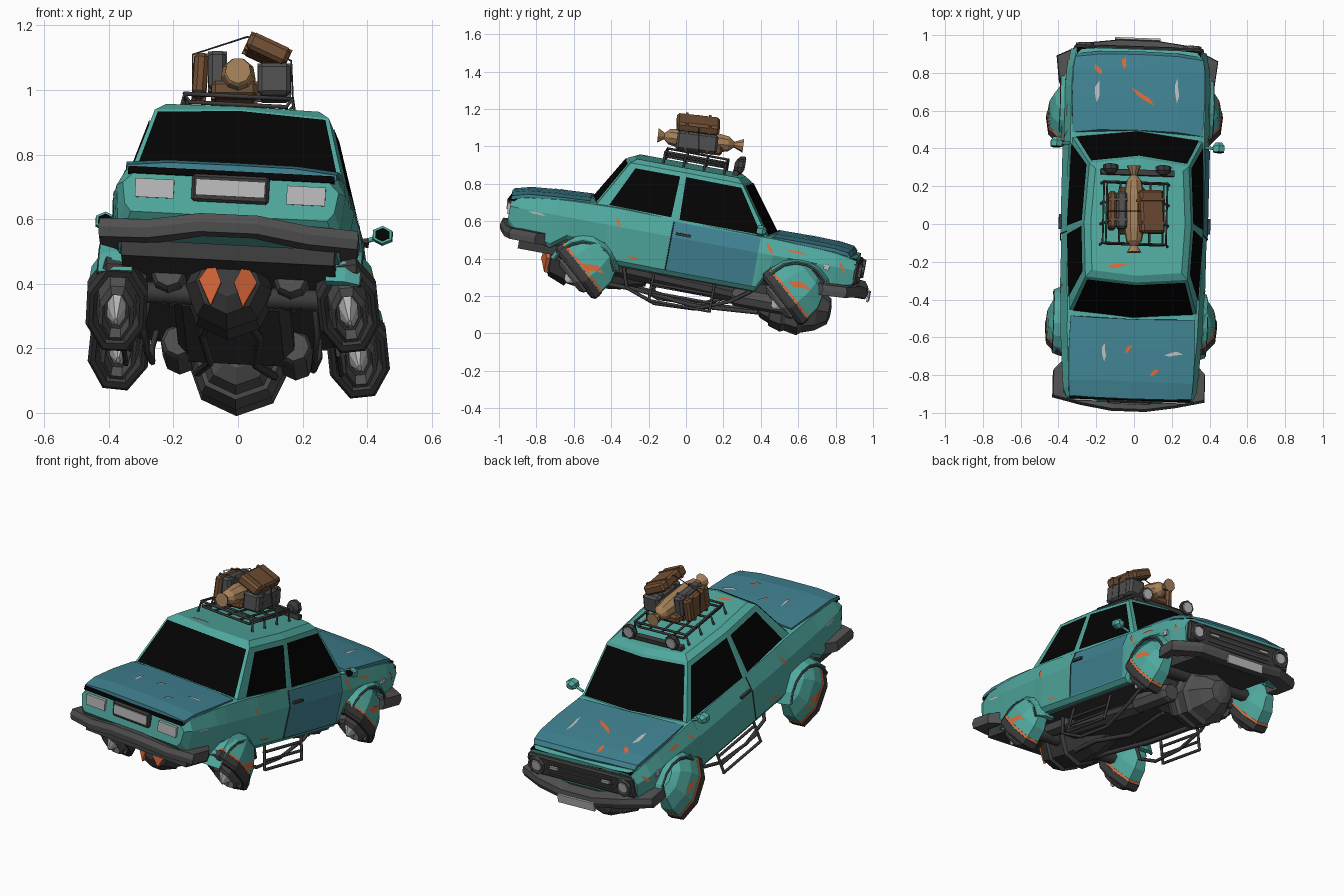
import bpy, bmesh, random
from math import sin, cos, pi, radians
from mathutils import Vector, Matrix, Euler
from mathutils.bvhtree import BVHTree

if "Cube" in bpy.data.objects:
    bpy.data.objects.remove(bpy.data.objects["Cube"])

random.seed(4)
# car frame: nose +y, pitched nose-down, slight roll and yaw; I = already in grid coordinates
I = Matrix.Identity(4)
R = lambda a, ax: Matrix.Rotation(radians(a), 4, ax)
CAR = Matrix.Translation((0, 0, .495)) @ R(-1.5, 'Z') @ R(-10.5, 'X') @ R(3, 'Y')

def mat(name, r, g, b):
    m = bpy.data.materials.new(name)
    m.diffuse_color = (r, g, b, 1)
    m.use_nodes = True
    m.node_tree.nodes["Principled BSDF"].inputs["Base Color"].default_value = m.diffuse_color
    return m
TEAL, BLUE = mat("teal", .08, .40, .35), mat("blue_teal", .05, .22, .28)
RUST, BLACK = mat("rust", .72, .14, .04), mat("glass", .001, .001, .001)
DARK, METAL, PALE = mat("dark", .045, .045, .045), mat("metal", .08, .08, .08), mat("pale", .5, .5, .5)
BROWN, TAN = mat("leather", .17, .08, .035), mat("canvas", .38, .22, .1)

def finish(name, bm, m, frame=CAR, bevel=0):
    bmesh.ops.recalc_face_normals(bm, faces=bm.faces)
    me = bpy.data.meshes.new(name)
    bm.to_mesh(me); bm.free()
    me.materials.append(m)
    ob = bpy.data.objects.new(name, me)
    bpy.context.collection.objects.link(ob)
    ob.matrix_world = frame
    if bevel:
        b = ob.modifiers.new("bevel", 'BEVEL'); b.width = bevel; b.segments = 1
    return ob

def loft(name, rings, m, frame=CAR, caps=True, closed=True):
    bm = bmesh.new()
    vs = [[bm.verts.new(p) for p in r] for r in rings]
    n = len(rings[0])
    for a, b in zip(vs, vs[1:]):
        for i in range(n if closed else n - 1):
            j = (i + 1) % n
            bm.faces.new((a[i], a[j], b[j], b[i]))
    if caps and closed:
        bm.faces.new(vs[0]); bm.faces.new(vs[-1])
    return finish(name, bm, m, frame)

def box(name, c, s, m, rot=(0, 0, 0), frame=CAR, bevel=0):
    bm = bmesh.new()
    T = Matrix.Translation(c) @ Euler([radians(a) for a in rot]).to_matrix().to_4x4()
    bmesh.ops.create_cube(bm, size=1, matrix=T @ Matrix.Diagonal((*s, 1)))
    return finish(name, bm, m, frame, bevel)

def lathe(name, c, prof, m, n=10, frame=CAR, T=None, sx=1, ph=0):
    """profile (distance along axis, radius); axis is +y unless T given"""
    T = Matrix.Translation(c) @ (T or R(-90, 'X'))
    ang = [2 * pi * (i + ph) / n for i in range(n)]
    return loft(name, [[T @ Vector((sx * r * sin(a), r * cos(a), d)) for a in ang] for d, r in prof], m, frame)

def tube(name, pts, r, m=DARK, frame=CAR, cyclic=False):
    cu = bpy.data.curves.new(name, 'CURVE')
    cu.dimensions = '3D'; cu.bevel_depth = r; cu.bevel_resolution = 1; cu.use_fill_caps = True
    s = cu.splines.new('POLY'); s.points.add(len(pts) - 1); s.use_cyclic_u = cyclic
    for p, q in zip(s.points, pts): p.co = (*q, 1)
    cu.materials.append(m)
    ob = bpy.data.objects.new(name, cu)
    bpy.context.collection.objects.link(ob)
    ob.matrix_world = frame
    return ob

def mirrored(half):
    return half + [(-x, y, z) for x, y, z in reversed(half) if abs(x) > 1e-6]

# lower body: station = y, half width, deck height, bottom height
def section(y, h, t, b):
    return mirrored([(0, y, b), (h - .03, y, b), (h - .01, y, b + .025), (h, y, .03),
                     (h - .03, y, t), (h - .055, y, t + .008), (0, y, t + .014)])
body = loft("body", [section(*s) for s in [
    (-.95, .335, .06, -.06), (-.9, .355, .085, -.11), (-.7, .37, .112, -.15), (-.62, .375, .118, -.09),
    (-.42, .38, .125, -.09), (-.34, .385, .125, -.175), (0, .385, .12, -.178), (.42, .385, .115, -.178),
    (.48, .385, .115, -.06), (.56, .385, .112, -.01), (.72, .385, .107, -.01), (.82, .38, .1, -.1),
    (.925, .36, .078, -.07)]], TEAL)

# cabin and glass
base = [(0, .475, .125), (.345, .435, .115), (.36, -.07, .115), (.338, -.5, .12), (0, -.53, .135)]
roof = [(0, .285, .378), (.264, .25, .37), (.284, -.07, .374), (.27, -.36, .372), (0, -.385, .382)]
top = [(x * .88, y * .9 - .005, .397) for x, y, z in roof]
cabin = loft("cabin", [r + [(-x, y, z) for x, y, z in r[3:0:-1]] for r in (base, roof, top)], TEAL)

def on_cabin(i, j, u, t, s, off):
    p = Vector(base[i]).lerp(Vector(base[j]), u).lerp(Vector(roof[i]).lerp(Vector(roof[j]), u), t) + Vector(off)
    return (p.x * s, p.y, p.z)
def pane(name, cols, t0, t1, off, s=1):
    loft(name, [[on_cabin(i, j, u, t, k * s, (off[0], off[1], off[2])) for t in (t0, t1)]
                for i, j, u, k in cols], BLACK, closed=False)
for s, side in ((1, "right"), (-1, "left")):
    pane("front_window_" + side, [(1, 2, .06, 1), (1, 2, .95, 1)], .03, .91, (.006, 0, .002), s)
    pane("rear_window_" + side, [(2, 3, .05, 1), (2, 3, .85, 1)], .05, .9, (.006, 0, .002), s)
pane("windshield", [(0, 1, .95, -1), (0, 1, 0, 1), (0, 1, .95, 1)], .04, .95, (0, .006, .004))
pane("rear_glass", [(4, 3, .95, -1), (4, 3, 0, 1), (4, 3, .95, 1)], .04, .95, (0, -.006, .004))

# hood and trunk lid: bent plates with a thin edge
def lid(name, rows):
    return loft(name, [mirrored([(0, y + d, z - .012), (h, y, z - .024), (h, y, z - .006), (h * .6, y + d * .8, z + .006),
                                 (0, y + d, z + .007)]) for y, h, z, d in rows], BLUE)
hood = lid("hood", [(.46, .345, .13, .02), (.65, .352, .132, 0), (.8, .35, .13, .01), (.87, .34, .12, .02),
                    (.89, .332, .1, .02)])
trunk = lid("trunk_lid", [(-.53, .33, .142, -.01), (-.7, .335, .132, 0), (-.87, .33, .116, 0), (-.95, .325, .092, -.01)])
for y, w, z in ((.905, .33, .078), (-.942, .32, .07)):
    box("lid_gap", (0, y, z), (w * 2, .04, .02), BLACK)

# doors, handles, mirrors, side markers
doors = []
for s, side, m in ((1, "right", BLUE), (-1, "left", TEAL)):
    prof = [(.380, -.15), (.391, .03), (.363, .111)]
    doors.append(loft("door_" + side, [[(s * x, y, z) for x, z in prof] for y in (-.07, .4)], m, closed=False))
    tube("door_seam_" + side, [(s * x, -.072, z) for x, z in prof], .003)
    box("door_handle_" + side, (s * .395, -.01, .05), (.014, .08, .014), DARK)
    lathe("mirror_" + side, (s * .43, .375, .15), [(0, .028), (.03, .03), (.05, .016)], TEAL, 6, sx=1.2)
    lathe("mirror_glass_" + side, (s * .43, .372, .15), [(0, .021), (.004, .021)], BLACK, 6, sx=1.2)
    tube("mirror_arm_" + side, [(s * .36, .4, .125), (s * .42, .395, .145)], .008, TEAL)
    box("side_marker_" + side, (s * .381, .775, .02), (.012, .03, .03), PALE)

# nose: grille, headlights, lamps
box("grille", (0, .925, .008), (.69, .04, .12), DARK, bevel=.01)
for i in range(3):
    box("grille_slat", (0, .947, -.02 + i * .028), (.42, .008, .008), METAL)
for s in (1, -1):
    lathe("headlight_rim", (s * .285, .93, .01), [(0, .052), (.03, .05), (.03, .038), (.02, .036)], METAL, 10)
    lathe("headlight", (s * .285, .945, .01), [(0, .036), (.012, .03)], PALE, 10)
    box("nose_lamp", (s * .17, .95, .018), (.05, .01, .014), PALE)
    box("tail_light", (s * .235, -.953, .015), (.12, .02, .058), PALE, (8, 0, 0))
box("rear_plate_frame", (0, -.955, .024), (.24, .03, .085), DARK, (8, 0, 0), bevel=.008)
box("rear_plate", (0, -.968, .024), (.215, .014, .05), PALE, (8, 0, 0))
box("front_plate", (0, 1.014, -.115), (.24, .01, .05), PALE)

# dented bumpers: x, y and lift of each bend
for name, k, path, zc in (("front_bumper", 1, [(.41, .77, -.01), (.425, .9, 0), (.27, .975, .008), (.1, 1.0, -.006)], -.088),
                          ("rear_bumper", -1, [(.4, .78, -.012), (.4, .92, -.006), (.25, .955, -.008), (.09, .985, .014)], -.1)):
    rings = []
    for x, y, dz in path + [(-x, y, z) for x, y, z in reversed(path)]:
        z, q = zc + dz + random.uniform(-.005, .005), .86
        rings.append([(x * q, k * (y - .06), z - .033), (x, k * y, z - .03), (x * 1.01, k * (y + .008), z),
                      (x, k * y, z + .028), (x * q, k * (y - .06), z + .033)])
    loft(name, rings, METAL)

# swivelled hover pods with arches
pods = []
def pod(name, c, tilt, lean):
    T = R(lean, 'Y') @ R(tilt, 'X')
    def part(n, pr, m, sx=.55):
        return lathe(name + n, c, pr, m, 8, I, T, sx, .5)
    pods.append(part("_shell", [(-.19, .06), (-.16, .12), (-.09, .165), (0, .178)], TEAL))
    part("_rim", [(-.005, .184), (.03, .184), (.045, .165), (.045, .14), (.0, .12), (-.02, .1)], DARK)
    part("_inner_frame", [(0, .13), (.06, .115), (.075, .09), (.04, .08)], METAL, .5)
    part("_cone", [(-.01, .08), (.05, .06), (.1, .012)], PALE, .5)
    part("_rust_edge", [(-.02, .178), (-.008, .182)], RUST)
pod("rear_pod_right", (.34, -.565, .34), 128, -6)
pod("rear_pod_left", (-.375, -.565, .345), 128, 3)
pod("front_pod_right", (.37, .54, .2), 128, -6)
pod("front_pod_left", (-.365, .54, .225), 128, 6)
for s in (1, -1):
    for y, z, r in ((-.5, -.25, .165), (.64, -.15, .165)):
        rings = []
        for i in range(8):
            a = radians(15 + i * 150 / 7)
            rings.append([(s * x, y + q * cos(a), z + q * sin(a)) for x, q in
                          ((.3, r), (.4, r), (.406, r + .012), (.36, r + .03), (.3, r + .03))])
        loft("wheel_arch", rings, TEAL)
        tube("arch_lip", [(g[1][0] * 1.01, g[1][1], g[1][2]) for g in rings], .006)
        tube("pod_axle", [(s * .1, y, z + .02), (s * .34, y, z + .02)], .035)

# underbody: floor, belly, keel turbine, rear exhaust hump, tanks
box("floor_pan", (0, -.16, -.16), (.66, 1.42, .05), DARK)
box("nose_pan", (0, .7, -.08), (.5, .4, .07), DARK)
box("belly", (0, .02, -.215), (.36, .85, .09), DARK, (-2, 0, 0), bevel=.03)
lathe("keel_turbine", (0, .43, -.232), [(0, .05), (.03, .1), (.08, .12), (.085, .135), (.15, .155), (.17, .145),
      (.24, .158), (.26, .14), (.33, .115), (.39, .07), (.4, .03)], METAL, 8)
lathe("exhaust_hump", (0, -.72, -.22), [(0, .05), (.03, .1), (.12, .135), (.13, .12), (.26, .14), (.27, .12),
      (.42, .1), (.55, .06)], DARK, 8)
for s in (1, -1):
    lathe("side_tank", (s * .19, -.6, -.18), [(0, .045), (.02, .055), (.3, .055), (.32, .045)], METAL, 8)
    lathe("belly_tank", (s * .18, .3, -.23), [(0, .045), (.02, .055), (.28, .055), (.3, .045)], METAL, 8)
    loft("hump_fin", [[(s * x, y - d, z) for x, y, z in ((.05, -.7, -.16), (.09, -.68, -.22), (.05, -.68, -.3), (.02, -.71, -.23))]
                      for d in (0, .035)], RUST)
    # side step ladder and loose hoses
    for k in range(3):
        x, z = s * (.31 + .012 * k), -.24 - .045 * k
        tube("step_rail", [(x, -.13, z), (x, .2, z)], .008)
    for y in (-.13, .2):
        tube("step_post", [(s * .3, y, -.17), (s * .335, y, -.335)], .008)
    tube("side_hose", [(s * .25, -.3, -.17), (s * .27, -.26, -.29), (s * .26, -.1, -.345), (s * .25, .12, -.335),
                       (s * .26, .3, -.26), (s * .25, .42, -.17)], .01)
    tube("inner_hose", [(s * .06, -.45, -.3), (s * .09, -.2, -.3), (s * .07, .1, -.33), (s * .12, .45, -.3)], .013)

# roof rack and lamp bar
for z, w in ((.432, .15), (.458, .168)):
    tube("rack_loop", [(-.02 + a * w, y, z) for a, y in ((-1, -.19), (1, -.19), (1, .14), (-1, .14))], .007, cyclic=True)
for y in (-.19, -.08, .03, .14):
    tube("rack_rib", [(-.2, y, .39), (-.188, y, .458), (-.17, y, .432), (.13, y, .432), (.148, y, .458), (.16, y, .39)], .007)
for x in (-.1, -.02, .06):
    tube("rack_bar", [(x, -.19, .432), (x, .14, .432)], .006)
box("lamp_bar", (-.01, .2, .415), (.39, .03, .025), DARK)
for x in (-.155, .125):
    lathe("roof_lamp", (x, .185, .45), [(0, .02), (.02, .04), (.045, .042)], DARK, 8)
    lathe("roof_lamp_glass", (x, .228, .45), [(0, .034), (.006, .03)], PALE, 8)

# luggage
for name, c, s, m, rot in (
        ("tilted_suitcase", (.09, .065, 1.118), (.135, .23, .055), BROWN, (-7, 25, 0)),
        ("upright_suitcase", (-.117, .07, 1.04), (.042, .2, .13), BROWN, (-7, 4, 0)),
        ("grey_case", (-.064, .07, 1.05), (.055, .2, .12), METAL, (-7, 0, 0)),
        ("grey_box", (.112, .06, 1.022), (.1, .22, .1), METAL, (-7, 0, 0)),
        ("flat_case", (-.012, .07, .99), (.14, .25, .05), BROWN, (-7, 0, 0))):
    box(name, c, s, m, rot, I, .012)
    e = Euler([radians(a) for a in rot]).to_matrix()
    for k in (-1, 1):
        box(name + "_strap", Vector(c) + e @ Vector((0, k * s[1] * .27, 0)), (s[0] + .004, .014, s[2] + .004), m, rot, I)
lathe("canvas_roll", (0, -.15, 1.06), [(0, .04), (.035, .018), (.06, .042), (.13, .055), (.3, .055), (.38, .042),
      (.41, .016), (.46, .038)], TAN, 9, I, R(-97, 'X'))
tube("luggage_rope", [(-.14, .07, .97), (-.14, .07, 1.11), (.03, .07, 1.165), (.165, .07, 1.09), (.17, .07, .97)], .003, frame=I)

# rust and scratch patches draped on the paint
def surface(obs):
    V, F = [], []
    for o in obs:
        n = len(V)
        V += [v.co.copy() for v in o.data.vertices]
        F += [[n + i for i in p.vertices] for p in o.data.polygons]
    return BVHTree.FromPolygons(V, F)
shell, podskin = surface([body, cabin, hood, trunk] + doors), surface(pods)
def patch(tree, o, d, length, width, ang, m, frame=CAR):
    o, d = Vector(o), Vector(d)
    A = Vector((0, 1, 0)); B = d.cross(A)
    pts = []
    for t, w in ((-.5, .1), (-.2, .5), (.1, .25), (.5, .1), (.2, -.4), (-.1, -.3)):
        u, v = t * length, w * width * random.uniform(.7, 1.3)
        h = tree.ray_cast(o + A * (u*cos(ang) - v*sin(ang)) + B * (u*sin(ang) + v*cos(ang)), d)
        if h[0] is None: return
        pts.append(h[0] - d * .004)
    bm = bmesh.new()
    bm.faces.new([bm.verts.new(p) for p in pts])
    finish("paint_patch", bm, m, frame)
for x, y, l, a, m in ((.02, .66, .16, -.9, RUST), (-.22, .8, .07, -.5, RUST), (-.08, .84, .07, .1, RUST),
                      (-.22, .68, .12, .1, PALE), (.2, .7, .14, 0, PALE), (-.02, -.7, .06, .8, RUST),
                      (.12, -.82, .06, 1, RUST), (-.15, -.72, .1, 0, PALE), (.22, -.72, .1, 1.5, PALE), (-.1, -.3, .12, 1.5, RUST)):
    patch(shell, (x, y, 1), (0, 0, -1), l, .03, a, m)
for s in (1, -1):
    for y, z, l, a, m in ((-.36, .05, .07, 1.2, RUST), (.46, .06, .08, 1, RUST), (-.8, .02, .1, .1, PALE),
                          (.6, .07, .1, .1, RUST), (-.25, -.12, .08, .1, RUST), (.86, .03, .07, 1, RUST)):
        patch(shell, (s, y, z), (-s, 0, 0), l, .02, a, m)
    for y, z in ((-.5, .35), (.61, .26)):
        patch(podskin, (s, y, z), (-s, 0, 0), .13, .05, .4 * s, RUST, I)
